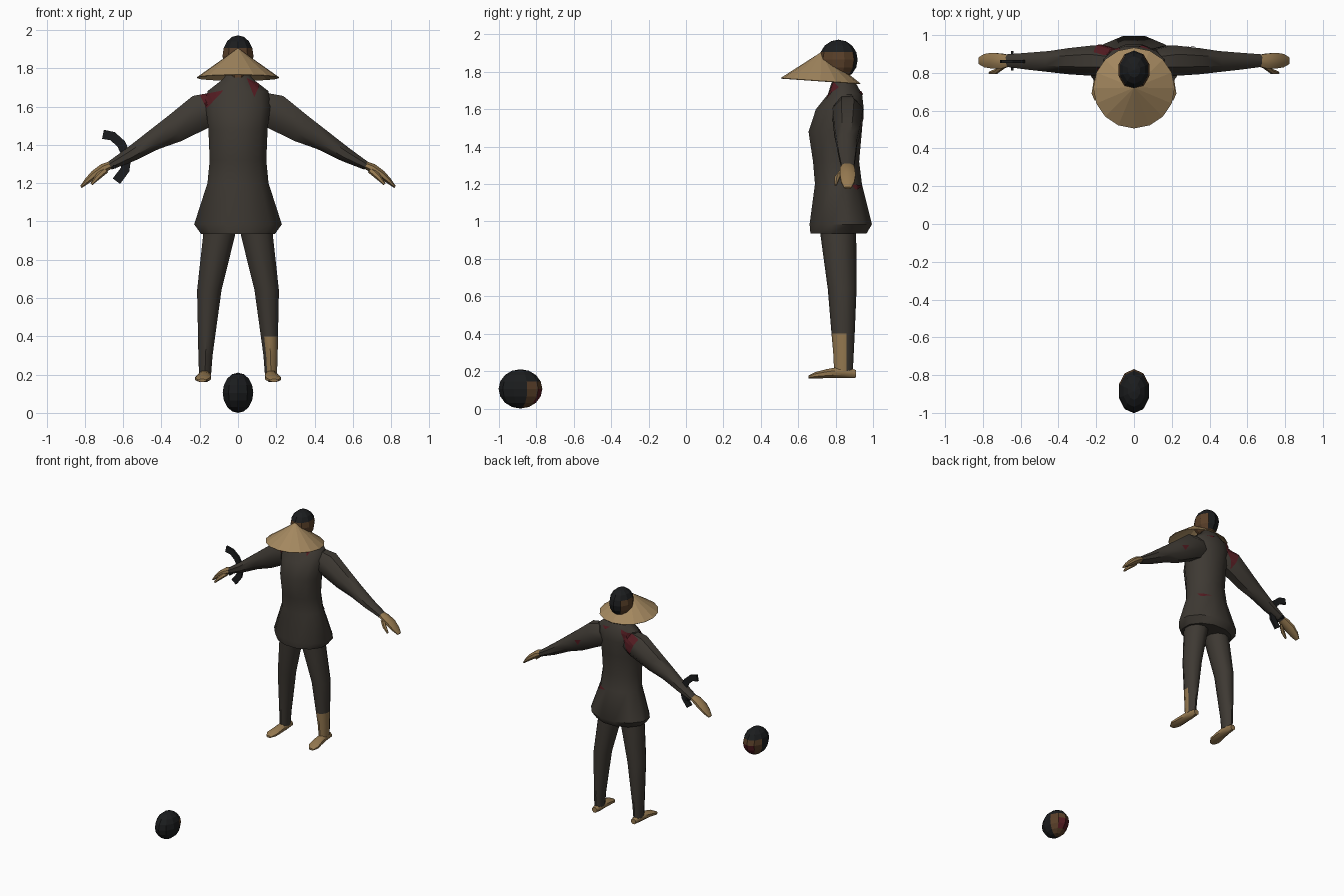
import bpy, bmesh, math
from mathutils import Vector
from mathutils.bvhtree import BVHTree

cube = bpy.data.objects.get("Cube")
if cube:
    bpy.data.objects.remove(cube, do_unlink=True)


def material(name, r, g, b):
    m = bpy.data.materials.new(name)
    m.use_nodes = True
    m.diffuse_color = (r, g, b, 1)
    bsdf = next(n for n in m.node_tree.nodes if n.type == 'BSDF_PRINCIPLED')
    bsdf.inputs["Base Color"].default_value = (r, g, b, 1)
    bsdf.inputs["Roughness"].default_value = 0.9
    return m


CLOTH = material("dark cloth", .048, .041, .033)
SKIN = material("skin", .30, .19, .08)
STRAW = material("straw", .37, .245, .115)
BLACK = material("black", .011, .012, .013)
RED = material("dark red", .085, .011, .015)
BROWN = material("shaded skin", .10, .05, .022)


def finish(name, bm, mats, smooth=None, rule=None):
    """Turn a bmesh into an object; rule(face centre) picks the material."""
    bmesh.ops.recalc_face_normals(bm, faces=bm.faces)
    if rule:
        for f in bm.faces:
            f.material_index = rule(f.calc_center_median())
    me = bpy.data.meshes.new(name)
    bm.to_mesh(me)
    bm.free()
    for m in mats:
        me.materials.append(m)
    ob = bpy.data.objects.new(name, me)
    bpy.context.collection.objects.link(ob)
    if smooth:
        bpy.ops.object.select_all(action='DESELECT')
        ob.select_set(True)
        bpy.context.view_layer.objects.active = ob
        bpy.ops.object.shade_smooth_by_angle(angle=math.radians(smooth))
    return ob


def loft(name, rings, u, v, mats, n=10, smooth=45, rule=None):
    """Skin elliptical rings (x, y, z, radius along u, radius along v)."""
    bm = bmesh.new()
    u, v = Vector(u), Vector(v)
    loops = []
    for x, y, z, ru, rv in rings:
        angles = [2 * math.pi * (i + .5) / n for i in range(n)]
        loops.append([bm.verts.new(Vector((x, y, z)) + u * ru * math.cos(a)
                                   + v * rv * math.sin(a)) for a in angles])
    for a, b in zip(loops, loops[1:]):
        for i in range(n):
            j = (i + 1) % n
            bm.faces.new((a[i], a[j], b[j], b[i]))
    bm.faces.new(loops[0])
    bm.faces.new(loops[-1])
    return finish(name, bm, mats, smooth, rule)


X, Y, Z = (1, 0, 0), (0, 1, 0), (0, 0, 1)

# Tunic: z, half width, front y, back y
profile = [(.935, .20, .66, .97), (.985, .237, .655, 1.0), (1.2, .165, .685, .945),
           (1.32, .153, .675, .93), (1.48, .16, .65, .945), (1.6, .175, .69, .955),
           (1.68, .165, .755, .945), (1.74, .085, .775, .91), (1.77, .06, .79, .89)]
tunic = loft("tunic", [(0, (f + b) / 2, z, w, (b - f) / 2) for z, w, f, b in profile],
             X, Y, [CLOTH], n=12)
loft("neck", [(0, .83, 1.72, .05, .05), (0, .825, 1.82, .048, .05)], X, Y, [BROWN], n=8)

# Limbs, built once per side
sleeves = []
for side, s in (("left", 1), ("right", -1)):
    sleeves.append(loft(side + "_sleeve", [
        (.10 * s, .86, 1.60, .07, .09), (.19 * s, .865, 1.575, .088, .10),
        (.33 * s, .862, 1.485, .075, .08), (.44 * s, .86, 1.425, .06, .058),
        (.56 * s, .862, 1.35, .048, .042), (.67 * s, .865, 1.29, .036, .024)],
        Y, (.5 * s, 0, .87), [CLOTH], n=8))
    loft(side + "_hand", [
        (.65 * s, .865, 1.302, .03, .02), (.70 * s, .862, 1.28, .043, .026),
        (.75 * s, .865, 1.245, .045, .024), (.79 * s, .865, 1.21, .038, .016),
        (.82 * s, .865, 1.18, .02, .007)], Y, (.6 * s, 0, .8), [SKIN], n=8)
    loft(side + "_thumb", [
        (.69 * s, .84, 1.27, .018, .018), (.73 * s, .808, 1.235, .015, .016),
        (.765 * s, .80, 1.195, .007, .007)], Y, (.7 * s, 0, .7), [SKIN], n=6)

    # Torn trouser leg shows the front and outer calf on the left side
    def bare(c):
        return int(c.z < .4 and c.y < .85 and c.x > .145)

    loft(side + "_trouser_leg", [
        (.09 * s, .815, 1.0, .09, .095), (.10 * s, .815, .92, .087, .095),
        (.150 * s, .835, .64, .067, .077), (.164 * s, .84, .4, .047, .062),
        (.170 * s, .842, .3, .039, .055), (.172 * s, .842, .2, .033, .05)],
        X, Y, [CLOTH, SKIN], rule=bare if s > 0 else None)
    loft(side + "_foot", [
        (.172 * s, .91, .185, .022, .022), (.172 * s, .845, .195, .033, .035),
        (.178 * s, .75, .186, .04, .026), (.185 * s, .69, .178, .043, .018),
        (.188 * s, .655, .169, .022, .008)], X, Z, [SKIN], n=8)


def head(name, centre, radii, rule):
    """Faceted head; the rule works in unit-sphere coordinates."""
    bm = bmesh.new()
    bmesh.ops.create_uvsphere(bm, u_segments=10, v_segments=8, radius=1)
    for f in bm.faces:
        f.material_index = rule(f.calc_center_median())
    for v in bm.verts:
        v.co = Vector(centre) + Vector([a * b for a, b in zip(v.co, radii)])
    return finish(name, bm, [BLACK, BROWN, RED])


head("head", (0, .815, 1.865), (.085, .103, .107),
     lambda c: int(c.z < .3 and c.y < .65))


def fallen_rule(c):
    if c.y > .6 and -.6 < c.z < 0:
        return 2
    return int(c.y > .05 and c.z < .45)


head("fallen_head", (0, -.885, .105), (.084, .117, .105), fallen_rule)

# Conical straw hat, tipped back slightly
bm = bmesh.new()
apex = bm.verts.new((0, .722, 1.905))
rim = []
for i in range(16):
    a = 2 * math.pi * i / 16
    rim.append(bm.verts.new((.216 * math.cos(a), .72 + .214 * math.sin(a),
                             1.752 - .015 * math.sin(a))))
for a, b in zip(rim, rim[1:] + rim[:1]):
    bm.faces.new((a, b, apex))
hat = finish("straw_hat", bm, [STRAW])
thick = hat.modifiers.new("thickness", 'SOLIDIFY')
thick.thickness = .004

# Curved blade: swept band through a few centre points
path = [Vector(p) for p in ((-.705, 1.455), (-.655, 1.445), (-.61, 1.405),
                            (-.58, 1.34), (-.59, 1.27), (-.635, 1.21))]
bm = bmesh.new()
edges = []
for i, p in enumerate(path):
    d = (path[min(i + 1, len(path) - 1)] - path[max(i - 1, 0)]).normalized()
    side = Vector((-d.y, d.x)) * .024
    edges.append([bm.verts.new((q.x, .86, q.y)) for q in (p + side, p - side)])
for a, b in zip(edges, edges[1:]):
    bm.faces.new((a[0], a[1], b[1], b[0]))
blade = finish("curved_blade", bm, [BLACK])
thick = blade.modifiers.new("thickness", 'SOLIDIFY')
thick.thickness, thick.offset = .016, 0
loft("blade_guard", [(-.645, .812, 1.285, .01, .012), (-.645, .915, 1.285, .01, .012)],
     X, Z, [BLACK], n=4)

# Cuts and stains: thin triangles laid onto the clothes
trees = []
for ob in [tunic] + sleeves:
    trees.append(BVHTree.FromPolygons([v.co.copy() for v in ob.data.vertices],
                                      [list(p.vertices) for p in ob.data.polygons]))


def stain(name, corners, front, steps=8):
    bm = bmesh.new()
    a, b, c = [Vector(p) for p in corners]
    way = Vector((0, 1 if front else -1, 0))
    grid = {}
    for i in range(steps + 1):
        for j in range(steps + 1 - i):
            p = a + (b - a) * i / steps + (c - a) * j / steps
            start = Vector((p.x, 0 if front else 2, p.y))
            hits = [h for h in (t.ray_cast(start, way) for t in trees) if h[0]]
            if hits:
                h = min(hits, key=lambda hit: hit[3])
                grid[i, j] = bm.verts.new(h[0] - way * .005)
    for i, j in list(grid):
        for tri in (((i, j), (i + 1, j), (i, j + 1)),
                    ((i + 1, j), (i + 1, j - 1), (i, j))):
            if all(k in grid for k in tri):
                bm.faces.new([grid[k] for k in tri])
    return finish(name, bm, [RED])


stain("shoulder_cut_front", ((-.20, 1.66), (-.075, 1.685), (-.165, 1.59)), True)
stain("shoulder_cut_back", ((-.07, 1.70), (-.215, 1.65), (-.15, 1.50)), False)
stain("collar_stain", ((.045, 1.75), (.115, 1.715), (.085, 1.65)), True)
stain("left_sleeve_cut", ((.27, 1.53), (.33, 1.51), (.30, 1.48)), False)
stain("back_cut", ((.05, 1.19), (.14, 1.20), (.13, 1.17)), False)
stain("nape_stain", ((.02, 1.70), (.09, 1.69), (.05, 1.675)), False)
